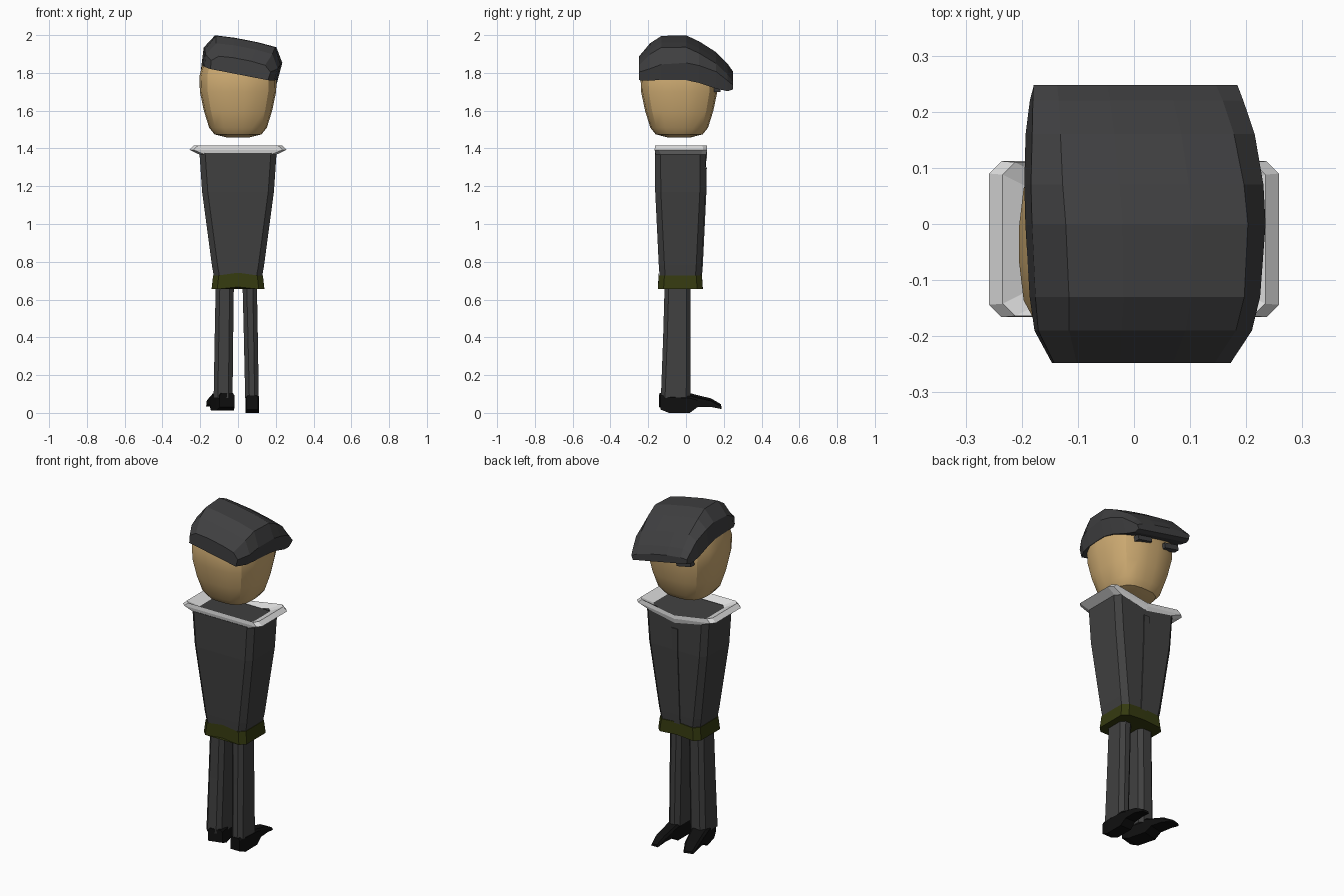
import bpy, bmesh, math
from mathutils import Matrix, Vector

if "Cube" in bpy.data.objects:
    bpy.data.objects.remove(bpy.data.objects["Cube"])


def material(name, rgb):
    m = bpy.data.materials.new(name)
    m.diffuse_color = (*rgb, 1)
    m.use_nodes = True
    m.node_tree.nodes["Principled BSDF"].inputs["Base Color"].default_value = m.diffuse_color
    return m


SUIT = material("charcoal_cloth", (0.052, 0.052, 0.052))
CAP = material("dark_cap_cloth", (0.05, 0.05, 0.052))
SKIN = material("tan_skin", (0.62, 0.41, 0.17))
WHITE = material("pale_collar", (0.72, 0.72, 0.72))
OLIVE = material("olive_belt", (0.035, 0.042, 0.005))
BLACK = material("black_leather", (0.005, 0.005, 0.005))


def loft(name, rings, mat, cyclic=False, smooth=False, matrix=None):
    """Skin equal-length rings of points; cap the ends, or join last to first."""
    bm = bmesh.new()
    rows = [[bm.verts.new(p) for p in ring] for ring in rings]
    n = len(rows[0])
    pairs = list(zip(rows, rows[1:])) + ([(rows[-1], rows[0])] if cyclic else [])
    for a, b in pairs:
        for i in range(n):
            j = (i + 1) % n
            bm.faces.new((a[i], a[j], b[j], b[i]))
    if not cyclic:
        bm.faces.new(rows[0])
        bm.faces.new(rows[-1])
    if matrix:
        bm.transform(matrix)
    bmesh.ops.recalc_face_normals(bm, faces=bm.faces)
    me = bpy.data.meshes.new(name)
    bm.to_mesh(me)
    bm.free()
    me.materials.append(mat)
    ob = bpy.data.objects.new(name, me)
    bpy.context.collection.objects.link(ob)
    if smooth:
        bpy.context.view_layer.objects.active = ob
        ob.select_set(True)
        bpy.ops.object.shade_smooth_by_angle(angle=math.radians(30))
        ob.select_set(False)
    return ob


def ring(z, hx, hy, cx=0, cy=-0.03, ch=0.03, front=0, back=0):
    """Chamfered rectangle; the middles of its +y and -y sides may shift in z."""
    pts = [(0, -hy, back), (hx - ch, -hy, 0), (hx, ch - hy, 0), (hx, hy - ch, 0),
           (hx - ch, hy, 0), (0, hy, front), (ch - hx, hy, 0), (-hx, hy - ch, 0),
           (-hx, ch - hy, 0), (ch - hx, -hy, 0)]
    return [(cx + x, cy + y, z + dz) for x, y, dz in pts]


def box(name, centre, size, mat, matrix=None):
    c, s = Vector(centre), Vector(size) / 2
    rings = [[(c.x + a * s.x, c.y + b * s.y, c.z + k * s.z)
              for a, b in ((-1, -1), (1, -1), (1, 1), (-1, 1))] for k in (-1, 1)]
    return loft(name, rings, mat, matrix=matrix)


# Head: rounded-square rings
def head_ring(z, r, n=20, power=3):
    out = []
    for i in range(n):
        a = 2 * math.pi * (i + 0.5) / n
        c, s = math.cos(a), math.sin(a)
        k = r / (abs(c) ** power + abs(s) ** power) ** (1 / power)
        out.append((c * k, -0.036 + s * k, z))
    return out


loft("head", [head_ring(z, r) for z, r in (
    (1.458, 0.06), (1.475, 0.125), (1.51, 0.153), (1.60, 0.181), (1.70, 0.202),
    (1.78, 0.205), (1.84, 0.19), (1.88, 0.13))], SKIN, smooth=True)

# Flat cap, tilted sideways: y, half width, lower edge, side ridge, crown
cap_rings = []
for y, w, zb, zm, zt in (
        (-0.248, 0.160, 1.790, 1.835, 1.865), (-0.190, 0.194, 1.795, 1.860, 1.930),
        (-0.130, 0.204, 1.800, 1.885, 1.968), (0.000, 0.212, 1.800, 1.895, 1.970),
        (0.070, 0.211, 1.785, 1.880, 1.937), (0.160, 0.202, 1.752, 1.845, 1.880),
        (0.220, 0.191, 1.737, 1.795, 1.820), (0.248, 0.185, 1.745, 1.770, 1.780)):
    half = [(0.97 * w, zb), (w, zm), (0.78 * w, zt), (0.3 * w, zt + 0.007)]
    cap_rings.append([(x, y, z - 1.83) for x, z in half]
                     + [(-x, y, z - 1.83) for x, z in reversed(half)])
TILT = Matrix.Rotation(math.radians(11), 4, 'Y')
loft("flat_cap", cap_rings, CAP, matrix=Matrix.Translation((0.014, 0, 1.83)) @ TILT)

# Brows under the cap peak
for side, x, z in (("right", 0.075, 1.722), ("left", -0.11, 1.738)):
    box(side + "_brow", (0, 0, 0), (0.095, 0.035, 0.03), CAP,
        matrix=Matrix.Translation((x, 0.165, z)) @ TILT)

# Jacket and its front placket
loft("jacket", [ring(0.70, 0.124, 0.108), ring(0.78, 0.138, 0.114),
                ring(1.17, 0.190, 0.133), ring(1.375, 0.204, 0.135, front=-0.035)], SUIT)
loft("jacket_placket", [[(-0.02, y - 0.02, z), (0.02, y - 0.02, z),
                         (0.02, y + 0.005, z), (-0.02, y + 0.005, z)]
                        for z, y in ((0.72, 0.079), (0.78, 0.084),
                                     (1.17, 0.103), (1.30, 0.105))], SUIT)

# Collar: closed band around the shoulders, dipping at the chest
loft("collar", [ring(z, hx, hy, cy=-0.027, ch=ch, front=-0.035) for z, hx, hy, ch in (
    (1.367, 0.203, 0.134, 0.028), (1.393, 0.258, 0.139, 0.022),
    (1.415, 0.234, 0.137, 0.022), (1.385, 0.170, 0.105, 0.022))], WHITE, cyclic=True)

# Belt
loft("belt", [ring(0.655, 0.140, 0.119, back=0.012, front=0.008),
              ring(0.728, 0.132, 0.114, back=0.014, front=0.008)], OLIVE)

# Legs
for side, top, low, wt, wl in (("left", -0.070, -0.079, 0.048, 0.050),
                               ("right", 0.062, 0.074, 0.038, 0.036)):
    loft(side + "_leg", [ring(0.08, wl, 0.078, cx=low, cy=-0.055, ch=0.022),
                         ring(0.40, (wt + wl) / 2, 0.073, cx=(top + low) / 2,
                              cy=-0.048, ch=0.022),
                         ring(0.68, wt, 0.069, cx=top, cy=-0.044, ch=0.022)], SUIT)

# Shoes: sections from heel to toe; the left one turns outward
SHOE = ((-0.08, 0.034, 0.018, 0.092), (-0.035, 0.040, 0.0, 0.095),
        (0.075, 0.040, 0.0, 0.090), (0.115, 0.037, 0.030, 0.080),
        (0.185, 0.034, 0.032, 0.064), (0.243, 0.024, 0.020, 0.033))
for side, x, z, turn, wide in (("left", -0.078, 0.013, 15, 1.2),
                               ("right", 0.075, 0.0, 0, 0.9)):
    rings = [[(-w * wide, y, zb), (w * wide, y, zb), (w * wide, y, zt - 0.012),
              (w * wide * 0.75, y, zt), (-w * wide * 0.75, y, zt), (-w * wide, y, zt - 0.012)]
             for y, w, zb, zt in SHOE]
    loft(side + "_shoe", rings, BLACK, matrix=Matrix.Translation((x, -0.055, z))
         @ Matrix.Rotation(math.radians(turn), 4, 'Z'))
